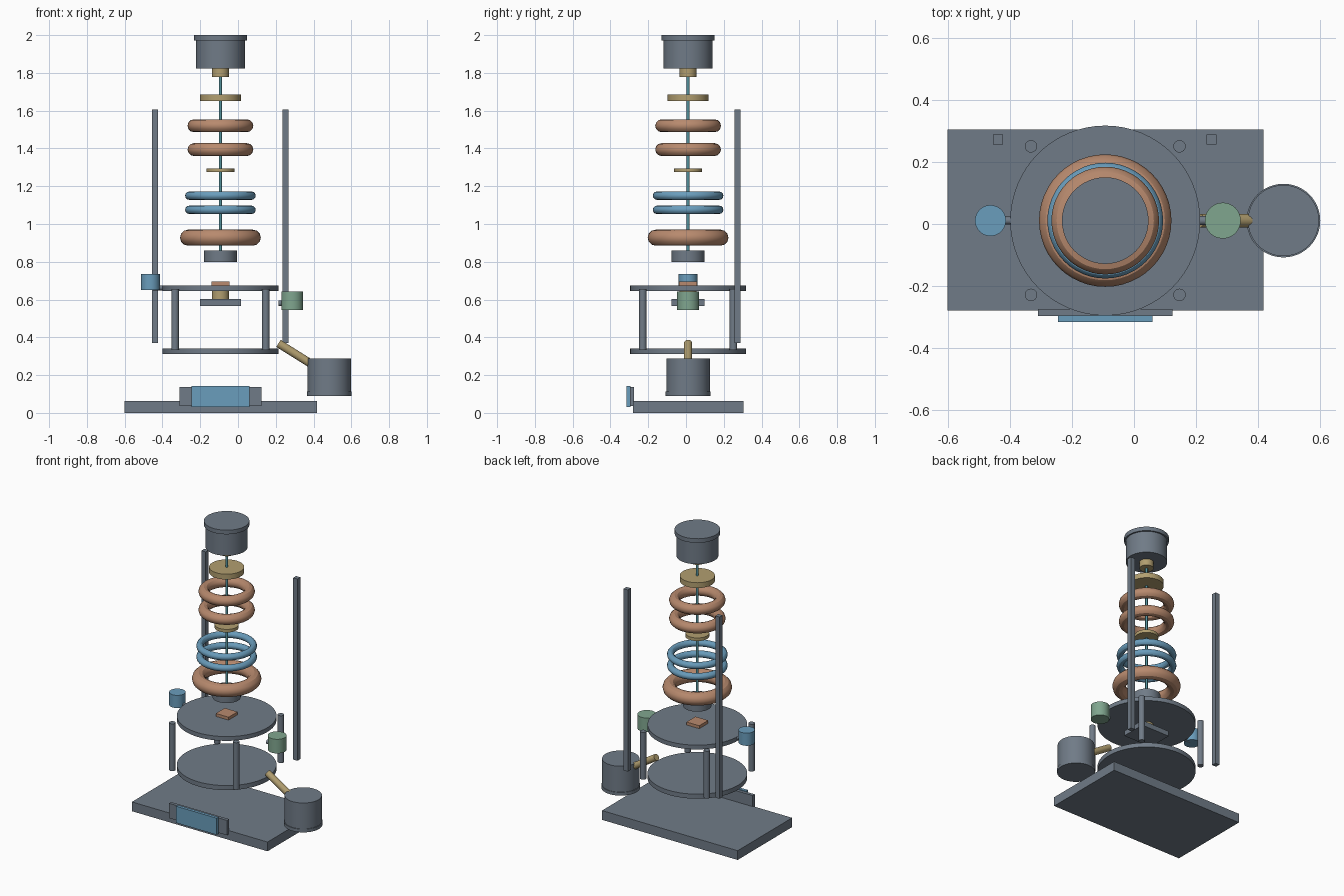
import bpy, math
from mathutils import Vector

if "Cube" in bpy.data.objects:
    bpy.data.objects.remove(bpy.data.objects["Cube"])

CX, CY = -0.093, 0.011          # axis of the stacked column


def material(name, srgb):
    m = bpy.data.materials.new(name)
    lin = [((c / 255 + 0.055) / 1.055) ** 2.4 for c in srgb]
    m.diffuse_color = (*lin, 1)
    m.use_nodes = True
    m.node_tree.nodes["Principled BSDF"].inputs["Base Color"].default_value = m.diffuse_color
    return m


GREY = material("slate grey", (112, 123, 135))
COPPER = material("copper", (184, 138, 110))
BRASS = material("brass", (178, 159, 112))
BLUE = material("blue", (106, 157, 188))
GREEN = material("green", (128, 166, 143))
TEAL = material("teal", (84, 146, 156))


def finish(name, mat, smooth=True):
    ob = bpy.context.object
    ob.name = name
    ob.data.materials.append(mat)
    if smooth:
        bpy.ops.object.shade_smooth_by_angle(angle=math.radians(30))
    return ob


def box(name, mat, x0, x1, y0, y1, z0, z1):
    bpy.ops.mesh.primitive_cube_add(
        size=1, location=((x0 + x1) / 2, (y0 + y1) / 2, (z0 + z1) / 2))
    bpy.context.object.scale = (x1 - x0, y1 - y0, z1 - z0)
    bpy.ops.object.transform_apply(location=False, rotation=False, scale=True)
    return finish(name, mat, False)


def disc(name, mat, r, z0, z1, x=CX, y=CY, sides=48):
    bpy.ops.mesh.primitive_cylinder_add(
        vertices=sides, radius=r, depth=z1 - z0, location=(x, y, (z0 + z1) / 2))
    return finish(name, mat)


def tube(name, mat, r, a, b, sides=24):
    a, b = Vector(a), Vector(b)
    d = b - a
    bpy.ops.mesh.primitive_cylinder_add(
        vertices=sides, radius=r, depth=d.length, location=(a + b) / 2,
        rotation=d.to_track_quat('Z', 'Y').to_euler())
    return finish(name, mat)


def ring(name, mat, outer, z0, z1):
    minor = (z1 - z0) / 2
    bpy.ops.mesh.primitive_torus_add(
        major_segments=48, minor_segments=12, major_radius=outer - minor,
        minor_radius=minor, location=(CX, CY, (z0 + z1) / 2))
    return finish(name, mat)


# Base and front display
box("base_plate", GREY, -0.602, 0.418, -0.28, 0.305, 0, 0.063)
box("display_housing", GREY, -0.31, 0.125, -0.297, -0.274, 0.037, 0.138)
box("display_panel", BLUE, -0.245, 0.06, -0.316, -0.295, 0.03, 0.143)

# Two round plates joined by four posts
disc("lower_plate", GREY, 0.307, 0.311, 0.342, sides=64)
disc("upper_plate", GREY, 0.307, 0.646, 0.675, sides=64)
for sx in (-1, 1):
    for sy in (-1, 1):
        disc("plate_post", GREY, 0.02, 0.334, 0.655,
             CX + sx * 0.24, CY + sy * 0.24, 24)

# Tall rear rails
for x in (-0.439, 0.251):
    box("rear_rail", GREY, x - 0.016, x + 0.016, 0.257, 0.289, 0.37, 1.605)

# Mount in the upper plate
box("sensor_chip", COPPER, CX - 0.048, CX + 0.048, CY - 0.048, CY + 0.048, 0.672, 0.695)
disc("mount_neck", BRASS, 0.045, 0.6, 0.648)
box("mount_block", GREY, CX - 0.108, CX + 0.108, CY - 0.088, CY + 0.088, 0.567, 0.602)

# Stacked column, bottom to top
disc("column_foot", GREY, 0.087, 0.80, 0.86)
disc("centre_rod", TEAL, 0.008, 0.82, 1.80, sides=16)
ring("large_copper_ring", COPPER, 0.214, 0.885, 0.97)
ring("lower_blue_ring", BLUE, 0.187, 1.053, 1.097)
ring("upper_blue_ring", BLUE, 0.187, 1.128, 1.172)
disc("small_brass_disc", BRASS, 0.074, 1.274, 1.295)
ring("lower_copper_ring", COPPER, 0.174, 1.36, 1.428)
ring("upper_copper_ring", COPPER, 0.174, 1.486, 1.554)
disc("large_brass_disc", BRASS, 0.108, 1.65, 1.686)
disc("cap_neck", BRASS, 0.045, 1.778, 1.825)
disc("cap_body", GREY, 0.13, 1.822, 1.98)
disc("cap_lip", GREY, 0.14, 1.972, 2.0)

# Side valves with short connectors
disc("blue_valve", BLUE, 0.05, 0.65, 0.736, -0.464)
tube("blue_valve_stub", GREY, 0.013, (-0.45, CY, 0.662), (-0.39, CY, 0.662))
disc("green_valve", GREEN, 0.058, 0.546, 0.642, 0.287)
tube("green_valve_stub", GREY, 0.015, (0.214, CY, 0.58), (0.26, CY, 0.58))

# Spout and collecting canister
tube("spout", BRASS, 0.022, (0.214, CY, 0.368), (0.395, CY, 0.255))
disc("canister_body", GREY, 0.115, 0.1, 0.288, 0.483)
disc("canister_foot", GREY, 0.119, 0.09, 0.112, 0.483)
